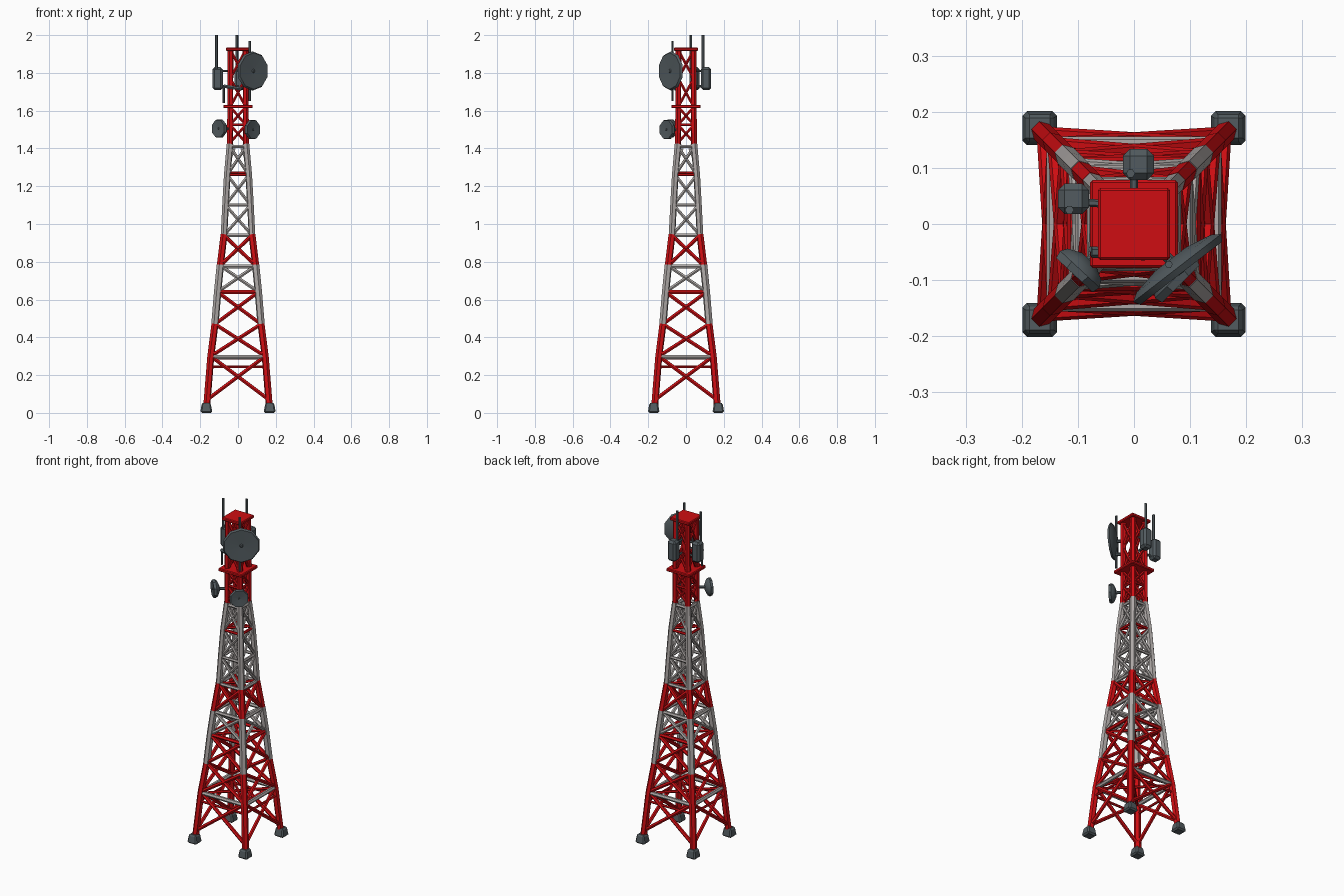
import bpy, bmesh, math
from mathutils import Vector, Matrix

if "Cube" in bpy.data.objects:
    bpy.data.objects.remove(bpy.data.objects["Cube"])


def material(name, rgb):
    m = bpy.data.materials.new(name)
    m.diffuse_color = (*rgb, 1)
    m.use_nodes = True
    m.node_tree.nodes["Principled BSDF"].inputs["Base Color"].default_value = m.diffuse_color
    return m


RED = material("signal red", (0.62, 0.004, 0.006))
GREY = material("weathered white", (0.42, 0.39, 0.38))
SLATE = material("slate grey", (0.085, 0.105, 0.115))


def finish(name, bm, mat, smooth=True):
    bmesh.ops.recalc_face_normals(bm, faces=bm.faces)
    me = bpy.data.meshes.new(name)
    bm.to_mesh(me)
    bm.free()
    me.materials.append(mat)
    ob = bpy.data.objects.new(name, me)
    bpy.context.collection.objects.link(ob)
    if smooth:
        bpy.ops.object.select_all(action='DESELECT')
        ob.select_set(True)
        bpy.context.view_layer.objects.active = ob
        bpy.ops.object.shade_smooth_by_angle(angle=math.radians(40))
    return ob


def bar(bm, a, b, r, sides=6):
    a, b = Vector(a), Vector(b)
    d = b - a
    mat = Matrix.Translation((a + b) / 2) @ d.to_track_quat('Z', 'Y').to_matrix().to_4x4()
    mat = mat @ Matrix.Rotation(math.pi / sides, 4, 'Z')
    bmesh.ops.create_cone(bm, cap_ends=True, segments=sides, radius1=r, radius2=r,
                          depth=d.length, matrix=mat)


def box(bm, centre, size, bevel=0.0):
    m = Matrix.Translation(centre) @ Matrix.Diagonal((*size, 1))
    vs = bmesh.ops.create_cube(bm, size=1, matrix=m)['verts']
    if bevel:
        es = list({e for v in vs for e in v.link_edges})
        bmesh.ops.bevel(bm, geom=es, offset=bevel, segments=1, affect='EDGES')


# Tower taper: height and half width of the leg centres
TAPER = [(0.03, .166), (0.29, .145), (0.47, .122), (0.64, .108), (0.78, .094),
         (0.94, .074), (1.10, .066), (1.26, .057), (1.42, .042), (1.92, .040)]


def half(z):
    for (z0, w0), (z1, w1) in zip(TAPER, TAPER[1:]):
        if z <= z1:
            return w0 + (w1 - w0) * (z - z0) / (z1 - z0)
    return TAPER[-1][1]


def corner(i, z, inset=0.0):
    w = half(z) - inset
    sx, sy = [(-1, -1), (1, -1), (1, 1), (-1, 1)][i % 4]
    return Vector((sx * w, sy * w, z))


# Legs, in painted bands
LEGS = [("lower_legs", 0.03, 0.47, RED, .019), ("middle_legs", 0.47, 0.78, GREY, .020),
        ("waist_legs", 0.78, 0.94, RED, .019), ("upper_legs", 0.94, 1.42, GREY, .018),
        ("mast_legs", 1.42, 1.92, RED, .016)]
for name, lo, hi, mat, r in LEGS:
    bm = bmesh.new()
    zs = [lo] + [z for z, _ in TAPER if lo < z < hi] + [hi]
    for i in range(4):
        for z0, z1 in zip(zs, zs[1:]):
            bar(bm, corner(i, z0), corner(i, z1 + 0.004), r)
    finish(name, bm, mat)

# Crossed braces on all four sides
BRACES = [("base_braces", [0.07, 0.30], RED, .011), ("lower_braces", [0.30, 0.47, 0.64], RED, .011),
          ("middle_braces", [0.64, 0.78], GREY, .010), ("waist_braces", [0.78, 0.94], RED, .011),
          ("upper_braces", [0.94, 1.10, 1.26, 1.41], GREY, .009),
          ("mast_braces", [1.43, 1.525, 1.62, 1.77, 1.92], RED, .008)]
for name, zs, mat, r in BRACES:
    bm = bmesh.new()
    for i in range(4):
        for z0, z1 in zip(zs, zs[1:]):
            bar(bm, corner(i, z0), corner(i + 1, z1), r)
            bar(bm, corner(i + 1, z0), corner(i, z1), r)
    finish(name, bm, mat)

# Horizontal rings
RINGS = [("base_ring", 0.295, GREY, .012), ("base_tie_ring", 0.245, RED, .007),
         ("lower_ring", 0.64, RED, .011), ("middle_ring", 0.775, GREY, .011),
         ("waist_ring", 0.94, GREY, .010), ("upper_ring", 1.10, GREY, .009),
         ("neck_ring", 1.26, RED, .008), ("top_ring", 1.41, GREY, .010),
         ("mast_ring", 1.525, RED, .007)]
for name, z, mat, r in RINGS:
    bm = bmesh.new()
    for i in range(4):
        bar(bm, corner(i, z), corner(i + 1, z), r)
    finish(name, bm, mat)

# Internal diagonal ties
bm = bmesh.new()
for z in (0.29, 0.64, 0.94, 1.27):
    for i in (0, 1):
        bar(bm, corner(i, z), corner(i + 2, z), .008)
finish("inner_ties", bm, RED)

# Gusset plates that thicken the neck
bm = bmesh.new()
for i in range(4):
    for j in (1, 3):
        a, b = corner(i, 1.40), corner(i, 1.29)
        c = a.lerp(corner(i + j, 1.40), 0.36)
        bm.faces.new([bm.verts.new(p) for p in (a, b, c)])
bmesh.ops.solidify(bm, geom=bm.faces[:], thickness=0.008)
finish("neck_gussets", bm, GREY, False)

# Platforms
for name, z, w in (("lower_platform", 1.622, .078), ("top_platform", 1.925, .064)):
    bm = bmesh.new()
    box(bm, (0, 0, z), (2 * w, 2 * w, .018), .004)
    finish(name, bm, RED, False)

# Footings, slightly tapered
bm = bmesh.new()
for sx in (-1, 1):
    for sy in (-1, 1):
        box(bm, (sx * .168, sy * .171, .026), (.062, .060, .052), .008)
for v in bm.verts:
    if v.co.z > 0.04:
        for k in (0, 1):
            c = math.copysign((.168, .171)[k], v.co[k])
            v.co[k] = c + (v.co[k] - c) * 0.8
finish("footings", bm, SLATE, False)


# Dishes: octagonal drums turned about their facing axis
def dish(name, centre, facing, radius, depth, sides):
    bm = bmesh.new()
    profile = [(.35, -1), (.85, -.45), (1, .1), (.93, .75), (.1, .55), (.06, .8)]
    rot = Vector(facing).to_track_quat('Z', 'Y').to_matrix().to_4x4()
    m = Matrix.Translation(centre) @ rot
    rings = []
    for r, h in profile:
        rings.append([bm.verts.new(m @ Vector((
            r * radius * math.cos(2 * math.pi * (k + .5) / sides),
            r * radius * math.sin(2 * math.pi * (k + .5) / sides), h * depth))) for k in range(sides)])
    for p, q in zip(rings, rings[1:]):
        for k in range(sides):
            n = (k + 1) % sides
            bm.faces.new((p[k], p[n], q[n], q[k]))
    bm.faces.new(rings[0])
    bm.faces.new(rings[-1])
    finish(name, bm, SLATE)


dish("large_dish", (.076, -.077, 1.81), (.61, -.79, 0), .104, .018, 10)
dish("small_dish_right", (.072, -.095, 1.50), (.7, -.7, 0), .055, .022, 8)
dish("small_dish_left", (-.095, -.079, 1.505), (-.68, -.73, 0), .052, .022, 8)

# Panel antennas
for name, x, y in (("panel_antenna_left", -.108, .045), ("panel_antenna_back", .008, .106)):
    bm = bmesh.new()
    box(bm, (x, y, 1.77), (.055, .055, .122), .012)
    finish(name, bm, SLATE, False)

# Whip antennas and the dish pole
bm = bmesh.new()
bar(bm, (-.115, .025, 1.74), (-.115, .025, 2.0), .008)
bar(bm, (-.006, .09, 1.74), (-.006, .09, 2.0), .008)
bar(bm, (.062, -.072, 1.65), (.062, -.072, 1.97), .007)
bar(bm, (-.076, -.045, 1.64), (-.076, -.045, 1.73), .006)
finish("whip_antennas", bm, SLATE)

# Brackets holding the equipment to the mast
bm = bmesh.new()
for z in (1.73, 1.81):
    bar(bm, (-.04, .035, z), (-.11, .04, z), .007)
    bar(bm, (0, .04, z), (0, .10, z), .007)
    bar(bm, (.038, -.038, z), (.07, -.07, z), .009)
bar(bm, (-.076, -.05, 1.73), (.02, -.055, 1.715), .010)
bar(bm, (.035, -.04, 1.50), (.066, -.088, 1.50), .008)
bar(bm, (-.04, -.04, 1.505), (-.088, -.072, 1.505), .008)
finish("equipment_brackets", bm, SLATE)
